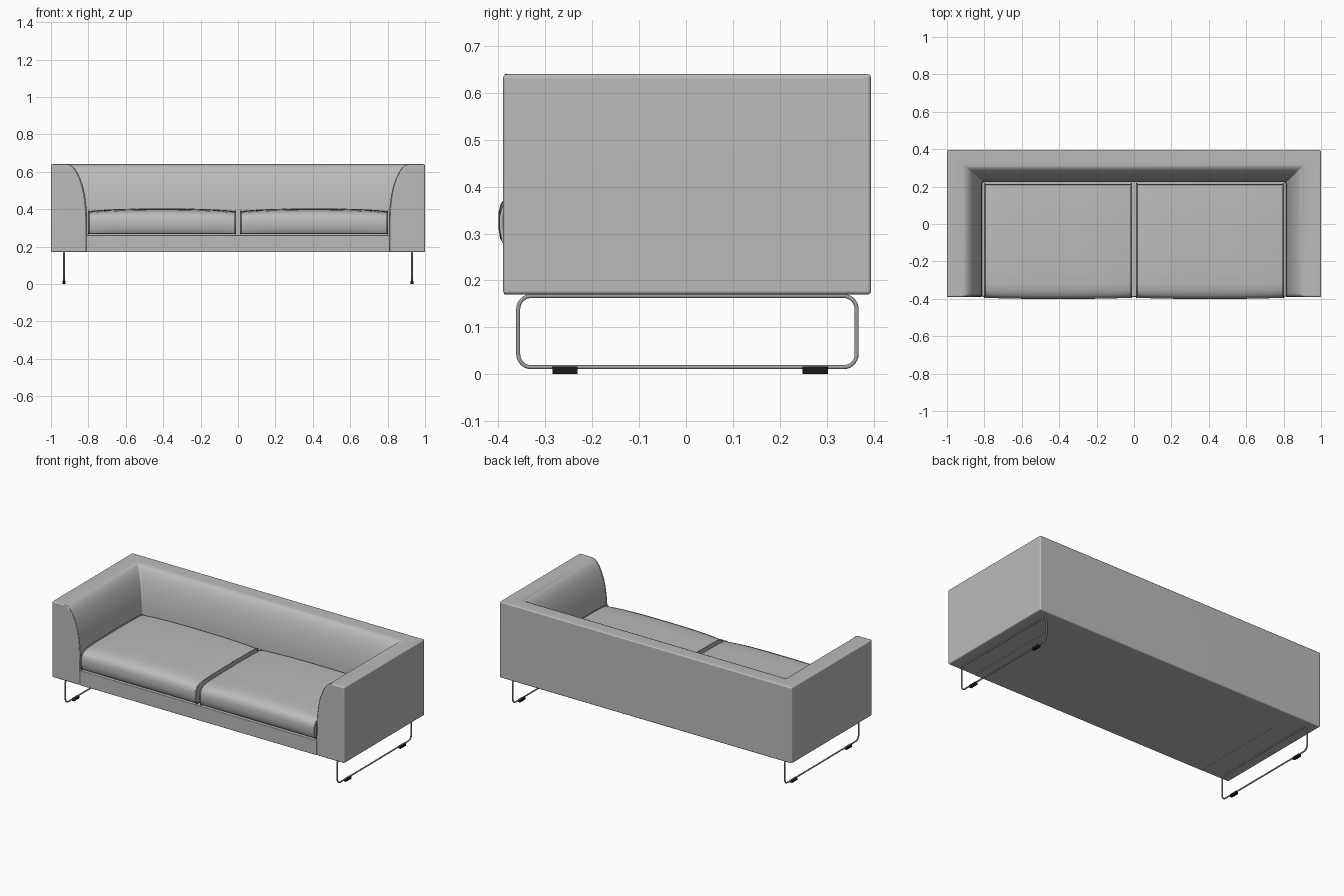
import bpy, bmesh, math

cube = bpy.data.objects.get("Cube")
if cube:
    bpy.data.objects.remove(cube, do_unlink=True)


def material(name, rgb):
    m = bpy.data.materials.new(name)
    m.use_nodes = True
    m.diffuse_color = (*rgb, 1)
    m.node_tree.nodes["Principled BSDF"].inputs["Base Color"].default_value = (*rgb, 1)
    return m


FABRIC = material("grey upholstery", (0.5, 0.5, 0.5))
METAL = material("grey metal", (0.35, 0.35, 0.35))
RUBBER = material("black rubber", (0.01, 0.01, 0.01))


def finish(bm, name, mat, bevel=0, segments=3):
    bmesh.ops.recalc_face_normals(bm, faces=bm.faces)
    mesh = bpy.data.meshes.new(name)
    bm.to_mesh(mesh)
    bm.free()
    mesh.materials.append(mat)
    ob = bpy.data.objects.new(name, mesh)
    bpy.context.collection.objects.link(ob)
    if bevel:
        mesh.shade_smooth()
        b = ob.modifiers.new("soft edges", "BEVEL")
        b.width, b.segments, b.angle_limit = bevel, segments, math.radians(40)
        ob.modifiers.new("clean shading", "WEIGHTED_NORMAL")
    return ob


def loft(rings, name, mat, bevel):
    """Skin closed rings of equal length and cap both ends."""
    bm = bmesh.new()
    rows = [[bm.verts.new(p) for p in ring] for ring in rings]
    n = len(rows[0])
    for a, b in zip(rows, rows[1:]):
        for i in range(n):
            j = (i + 1) % n
            bm.faces.new((a[i], a[j], b[j], b[i]))
    bm.faces.new(rows[0])
    bm.faces.new(rows[-1])
    return finish(bm, name, mat, bevel)


def box(name, lo, hi, mat, bevel):
    corners = [(0, 0), (1, 0), (1, 1), (0, 1)]
    xy = [((lo[0], hi[0])[i], (lo[1], hi[1])[j]) for i, j in corners]
    return loft([[(x, y, z) for x, y in xy] for z in (lo[2], hi[2])], name, mat, bevel)


def tube(name, points, radius, mat, closed=True):
    cu = bpy.data.curves.new(name, "CURVE")
    cu.dimensions = "3D"
    cu.bevel_depth, cu.bevel_resolution = radius, 3
    sp = cu.splines.new("POLY")
    sp.points.add(len(points) - 1)
    for p, co in zip(sp.points, points):
        p.co = (*co, 1)
    sp.use_cyclic_u = closed
    sp.use_smooth = True
    cu.materials.append(mat)
    ob = bpy.data.objects.new(name, cu)
    bpy.context.collection.objects.link(ob)
    return ob


FRONT, BACK, BOTTOM = -0.39, 0.395, 0.17

# Arms and back: one section (inset, height) carried round three sides with mitred corners
inner = [(0.085, 0.64), (0.105, 0.634), (0.122, 0.62), (0.138, 0.597), (0.153, 0.565),
         (0.167, 0.525), (0.177, 0.48), (0.184, 0.43), (0.188, 0.38), (0.189, 0.32), (0.19, 0.26)]
section = [(0, BOTTOM), (0, 0.64)] + inner + [(0.19, BOTTOM)]


def station(side, y=None):
    return [(side * (1 - d), BACK - 0.9 * d if y is None else y, z) for d, z in section]


loft([station(-1, FRONT), station(-1), station(1), station(1, FRONT)],
     "arms_and_back", FABRIC, 0.008)

# Seat platform
box("seat_base", (-0.812, FRONT + 0.001, BOTTOM), (0.812, 0.235, 0.262), FABRIC, 0.004)

# Seat cushion outline (y, z): flat behind, rolled over at the front
outline = [(0.21, 0.268), (0.215, 0.32), (0.21, 0.38), (0.18, 0.386), (0, 0.39), (-0.25, 0.388),
           (-0.32, 0.385), (-0.355, 0.38), (-0.377, 0.369), (-0.389, 0.354), (-0.394, 0.335),
           (-0.394, 0.31), (-0.39, 0.287), (-0.382, 0.268)]


def cushion_ring(x, swell):
    ring = []
    for y, z in outline:
        lift = swell * max(0, z - 0.268) / 0.12
        push = swell * 0.5 if y < -0.3 and 0.27 < z < 0.38 else 0
        ring.append((x, y - push, z + lift))
    return ring


STEPS = 20
for side, word in ((-1, "right"), (1, "left")):
    # Cushion with a crown across its width
    rings = []
    for k in range(STEPS + 1):
        u = 2 * k / STEPS - 1
        rings.append(cushion_ring(side * (0.406 + 0.392 * u), 0.013 * (1 - abs(u) ** 3)))
    loft(rings, word + "_seat_cushion", FABRIC, 0.004)
    # Piping round both ends of the cushion
    for x, end in ((0.0145, "inner"), (0.798, "outer")):
        tube(f"{word}_cushion_{end}_piping", cushion_ring(side * x, 0), 0.004, FABRIC)
    # Welt along the curved front edge of the arm
    tube(word + "_arm_welt", [(side * (1 - d), FRONT + 0.006, z - 0.003) for d, z in inner],
         0.004, FABRIC, closed=False)

    # Sled leg: closed tube loop with rounded corners
    x, r, loop = side * 0.93, 0.028, []
    corners = ((0.364, 0.167, 0), (-0.358, 0.167, 1), (-0.358, 0.015, 2), (0.364, 0.015, 3))
    for y, z, quarter in corners:
        cy = y - r if y > 0 else y + r
        cz = z - r if z > 0.1 else z + r
        for k in range(9):
            a = math.pi / 2 * (quarter + k / 8)
            loop.append((x, cy + r * math.cos(a), cz + r * math.sin(a)))
    tube(word + "_sled_leg", loop, 0.0045, METAL)
    # Rubber feet under the leg
    for y, end in ((-0.258, "front"), (0.276, "back")):
        box(f"{word}_{end}_foot", (x - 0.008, y - 0.027, 0), (x + 0.008, y + 0.027, 0.017),
            RUBBER, 0.002)
